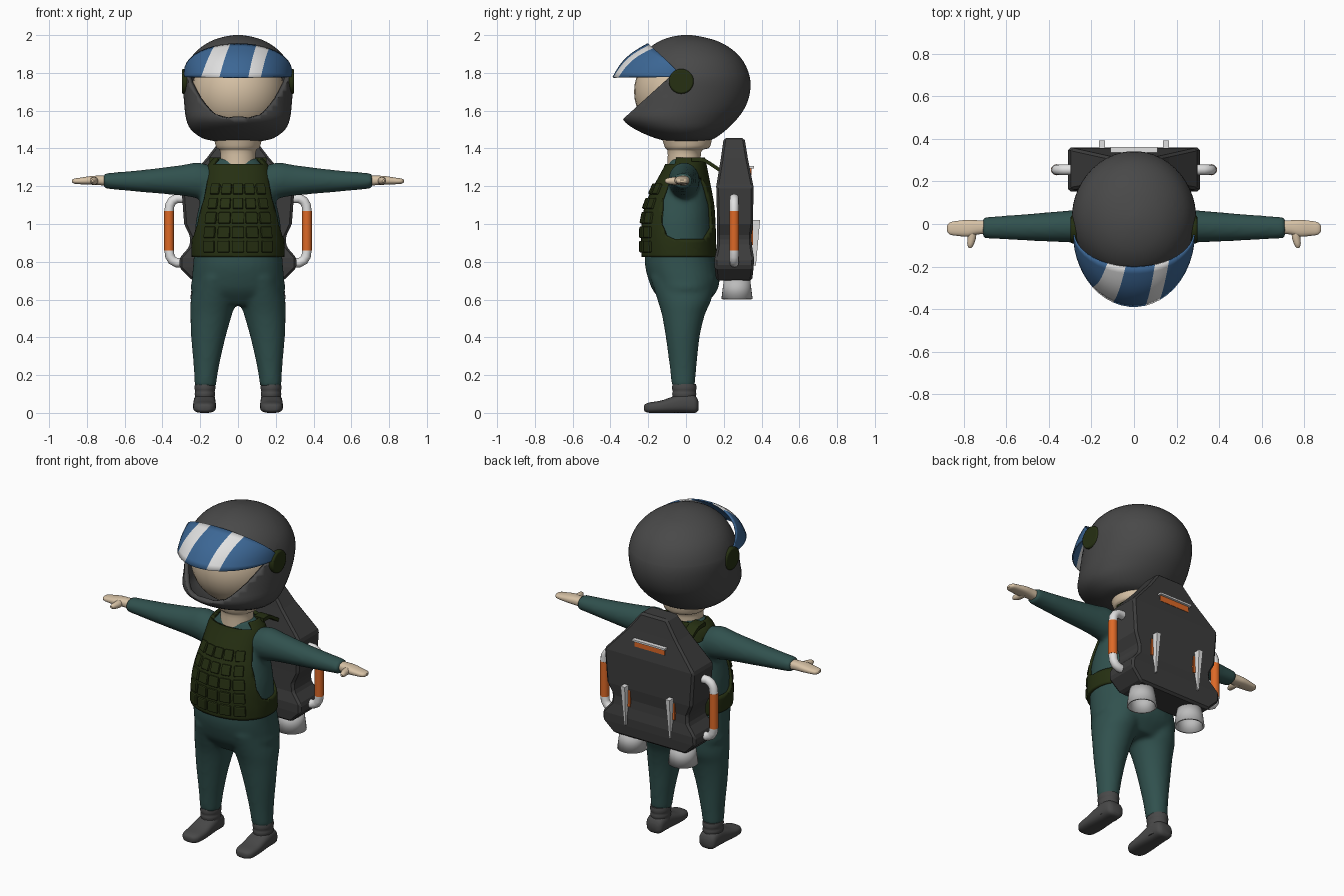
import bpy, bmesh, math
from mathutils import Vector, Matrix

if "Cube" in bpy.data.objects:
    bpy.data.objects.remove(bpy.data.objects["Cube"])


def material(name, r, g, b):
    m = bpy.data.materials.new(name)
    m.diffuse_color = (r, g, b, 1)
    m.use_nodes = True
    m.node_tree.nodes["Principled BSDF"].inputs["Base Color"].default_value = m.diffuse_color
    return m


GREY = material("charcoal", 0.066, 0.066, 0.066)
PACK = material("dark grey", 0.045, 0.045, 0.045)
SUIT = material("teal cloth", 0.03, 0.082, 0.076)
VEST = material("olive", 0.019, 0.029, 0.006)
SKIN = material("skin", 0.68, 0.54, 0.38)
BLUE = material("visor blue", 0.045, 0.135, 0.30)
WHITE = material("white", 0.75, 0.75, 0.75)
ORANGE = material("orange", 0.72, 0.14, 0.02)
METAL = material("light metal", 0.5, 0.5, 0.5)


def add(name, bm, *mats, angle=40):
    me = bpy.data.meshes.new(name)
    bm.to_mesh(me)
    bm.free()
    ob = bpy.data.objects.new(name, me)
    bpy.context.collection.objects.link(ob)
    for m in mats:
        me.materials.append(m)
    if angle:
        bpy.ops.object.select_all(action='DESELECT')
        ob.select_set(True)
        bpy.context.view_layer.objects.active = ob
        bpy.ops.object.shade_smooth_by_angle(angle=math.radians(angle))
    return ob


def solidify(ob, thickness, offset=-1):
    m = ob.modifiers.new("thickness", 'SOLIDIFY')
    m.thickness, m.offset = thickness, offset


def bevel(ob, width, segments=1):
    m = ob.modifiers.new("bevel", 'BEVEL')
    m.width, m.segments = width, segments


def loft(rows, axis='z', n=32, steps=4, power=2.0, cap=True, bm=None):
    """Rows are (position, a0, a1, b0, b1): cross-section extents along an axis."""
    bm = bm or bmesh.new()
    rows = [Vector(r) for r in rows]
    path = []
    for i in range(len(rows) - 1):
        p0, p1, p2, p3 = rows[max(i - 1, 0)], rows[i], rows[i + 1], rows[min(i + 2, len(rows) - 1)]
        for k in range(steps):
            t = k / steps
            path.append(0.5 * (2 * p1 + (p2 - p0) * t + (2 * p0 - 5 * p1 + 4 * p2 - p3) * t * t
                               + (3 * p1 - p0 - 3 * p2 + p3) * t ** 3) if k else p1)
    path.append(rows[-1])
    rings = []
    for t, a0, a1, b0, b1 in path:
        ring = []
        for j in range(n):
            w = 2 * math.pi * (j + 0.5) / n
            c, s = math.cos(w), math.sin(w)
            e = 0 if n == 4 else 2 / power
            a = (a0 + a1) / 2 + (a1 - a0) / 2 * math.copysign(abs(c) ** e, c)
            b = (b0 + b1) / 2 + (b1 - b0) / 2 * math.copysign(abs(s) ** e, s)
            ring.append(bm.verts.new({'x': (t, a, b), 'y': (a, t, b), 'z': (a, b, t)}[axis]))
        rings.append(ring)
    faces = []
    for r, q in zip(rings, rings[1:]):
        for j in range(n):
            faces.append(bm.faces.new((r[j], r[(j + 1) % n], q[(j + 1) % n], q[j])))
    caps = [bm.faces.new(rings[0]), bm.faces.new(rings[-1])]
    bmesh.ops.recalc_face_normals(bm, faces=faces + caps)
    if not cap:
        bmesh.ops.delete(bm, geom=caps, context='FACES_ONLY')
    return bm


def box(name, x, y, z, mat):
    return add(name, loft([(z[0], *x, *y), (z[1], *x, *y)], n=4, steps=1), mat, angle=0)


def cut_hole(bm, poly):
    """Cut a convex side-on (y, z) outline, counter-clockwise, out of the surface."""
    planes = []
    for (y0, z0), (y1, z1) in zip(poly, poly[1:] + poly[:1]):
        planes.append((Vector((0, y0, z0)), Vector((0, z1 - z0, y0 - y1)).normalized()))
    for co, no in planes:
        bmesh.ops.bisect_plane(bm, geom=bm.verts[:] + bm.edges[:] + bm.faces[:],
                               plane_co=co, plane_no=no, dist=1e-5)
    inside = [f for f in bm.faces
              if all((f.calc_center_median() - co).dot(no) < 0 for co, no in planes)]
    bmesh.ops.delete(bm, geom=inside, context='FACES')


def sym(rows):
    return [(z, -rx, rx, y0, y1) for z, rx, y0, y1 in rows]


def cone(name, r1, r2, depth, loc, rot, mat, cap=True):
    bm = bmesh.new()
    bmesh.ops.create_cone(bm, cap_ends=cap, segments=28, radius1=r1, radius2=r2, depth=depth,
                          matrix=Matrix.Translation(loc) @ rot)
    return add(name, bm, mat)


def tube(name, pts, r, mat):
    cu = bpy.data.curves.new(name, 'CURVE')
    cu.dimensions, cu.bevel_depth, cu.bevel_resolution, cu.use_fill_caps = '3D', r, 4, True
    sp = cu.splines.new('POLY')
    sp.points.add(len(pts) - 1)
    for p, q in zip(sp.points, pts):
        p.co = (*q, 1)
    cu.materials.append(mat)
    bpy.context.collection.objects.link(bpy.data.objects.new(name, cu))


# Suit: torso, legs and sleeves fused into one soft body
suit = loft(sym([(.57, .14, -.11, .10), (.64, .243, -.17, .16), (.70, .245, -.197, .178),
                 (.78, .238, -.217, .168), (.87, .232, -.217, .148), (1.0, .225, -.217, .14),
                 (1.1, .205, -.2, .135), (1.2, .18, -.155, .115), (1.3, .14, -.1, .09),
                 (1.35, .1, -.085, .08)]), power=2.2)
for s in (-1, 1):
    loft([(z, s * a, s * b, c, d) for z, a, b, c, d in (
        (.14, .117, .23, -.075, .047), (.25, .1, .235, -.087, .056), (.4, .066, .248, -.107, .072),
        (.52, .032, .252, -.128, .10), (.6, .008, .25, -.152, .135), (.72, 0, .225, -.19, .16))], bm=suit)
    loft([(s * x, a, b, c, d) for x, a, b, c, d in (
        (.08, -.08, .06, 1.13, 1.28), (.2, -.093, .072, 1.135, 1.325), (.3, -.087, .064, 1.15, 1.312),
        (.5, -.078, .047, 1.168, 1.287), (.712, -.067, .032, 1.188, 1.268))], axis='x', bm=suit)
body = add("suit", suit, SUIT)
m = body.modifiers.new("fuse", 'REMESH')
m.mode, m.voxel_size, m.use_smooth_shade = 'VOXEL', 0.013, True
m = body.modifiers.new("soften", 'SMOOTH')
m.factor, m.iterations = 0.5, 5

# Vest with armholes and scooped neckline
vest_rows = [(.825, .247, -.236, .165), (.9, .247, -.238, .16), (1.0, .236, -.236, .157),
             (1.1, .215, -.217, .15), (1.2, .19, -.172, .132), (1.3, .168, -.118, .112),
             (1.352, .125, -.1, .1)]
bm = loft(sym(vest_rows), n=48, power=2.2, cap=False)
cut_hole(bm, [(-.06, .92), (.1, .92), (.14, .98), (.13, 1.1), (.09, 1.24), (0, 1.285),
              (-.08, 1.25), (-.125, 1.13), (-.13, 1.0), (-.105, .94)])
cut_hole(bm, [(-.3, 1.318), (-.06, 1.318), (-.04, 1.4), (-.3, 1.4)])
solidify(add("vest", bm, VEST), 0.018)


def vest_point(u, z):
    for a, b in zip(vest_rows, vest_rows[1:]):
        if a[0] <= z <= b[0]:
            k = (z - a[0]) / (b[0] - a[0])
            _, rx, y0, y1 = [p + (q - p) * k for p, q in zip(a, b)]
            y = (y0 + y1) / 2 - (y1 - y0) / 2 * (1 - abs(u) ** 2.2) ** (1 / 2.2)
            return Vector((u * rx, y, z))


# Rows of small padded pouches on the vest front
bm = bmesh.new()
for row in range(5):
    for col in range(-2, 3):
        u, z = col * 0.31, 0.88 + row * 0.076
        tx = (vest_point(u + .02, z) - vest_point(u - .02, z)).normalized()
        tz = (vest_point(u, z + .02) - vest_point(u, z - .02)).normalized()
        frame = Matrix((tx, tz.cross(tx), tz)).transposed().to_4x4()
        width = 0.066 if row < 3 else 0.054
        bmesh.ops.create_cube(bm, size=1, matrix=Matrix.Translation(vest_point(u, z)) @ frame
                              @ Matrix.Diagonal((width, .022, .062, 1)))
bevel(add("vest_pouches", bm, VEST, angle=0), 0.007, 2)

# Head, neck
bm = bmesh.new()
bmesh.ops.create_uvsphere(bm, u_segments=32, v_segments=20, radius=1,
                          matrix=Matrix.Translation((0, -.02, 1.70)) @ Matrix.Diagonal((.245, .255, .25, 1)))
add("head", bm, SKIN)
add("neck", loft(sym([(1.3, .095, -.098, .08), (1.385, .095, -.098, .082),
                      (1.405, .115, -.112, .125), (1.46, .13, -.13, .14)])), SKIN)

# Helmet shell with face opening
bm = loft(sym([(1.44, .13, -.1, .11), (1.455, .19, -.165, .155), (1.5, .25, -.268, .215),
               (1.555, .275, -.335, .27), (1.62, .284, -.325, .315), (1.7, .29, -.302, .34),
               (1.78, .29, -.28, .338), (1.86, .263, -.247, .305), (1.92, .215, -.207, .25),
               (1.965, .15, -.147, .175), (1.99, .08, -.08, .09), (2.0, .02, -.02, .03)]), n=48, steps=3)
cut_hole(bm, [(-.45, 1.45), (-.08, 1.785), (-.45, 1.785)])
solidify(add("helmet", bm, GREY), 0.025)

# Visor with two slanted white stripes
low, high = (-90, -43, -20, 11, 25, 90), (-90, -26, -8, 20, 35, 90)
parts = (7, 3, 4, 2, 8)
bm = bmesh.new()
columns, stripe = [], []
for i, k in enumerate(parts):
    for j in range(k + (i == 4)):
        f, col = j / k, []
        stripe.append(1 if i in (1, 3) else 0)
        for step in range(9):
            v = step / 8
            a = low[i] + (low[i + 1] - low[i]) * f
            b = high[i] + (high[i + 1] - high[i]) * f
            w = math.radians(a + (b - a) * v)
            c, bulge = max(math.cos(w), 0), 0.02 * math.sin(math.pi * v)
            top_z = 1.80 + 0.157 * c ** 0.9
            col.append(bm.verts.new((.287 * math.sin(w), -.04 - c * (.35 - .187 * v + bulge),
                                     1.778 + (top_z - 1.778) * v + bulge * c * .7)))
        columns.append(col)
for i in range(len(columns) - 1):
    for j in range(8):
        p, q = columns[i], columns[i + 1]
        bm.faces.new((p[j], q[j], q[j + 1], p[j + 1])).material_index = stripe[i]
solidify(add("visor", bm, BLUE, WHITE), 0.008)

# Jetpack body
bevel(add("jetpack", loft(sym([(.70, .24, .16, .35), (.77, .31, .152, .358), (.82, .31, .152, .36),
                               (.88, .257, .165, .35), (.93, .252, .165, .346), (1.0, .285, .165, .355),
                               (1.2, .30, .16, .357), (1.35, .165, .185, .327), (1.455, .085, .2, .31)]),
                          n=4, steps=1), PACK, angle=0), 0.012)
box("back_slot", (-.1, .1), (.30, .347), (1.26, 1.295), ORANGE)
box("slot_cover", (-.11, .11), (.30, .361), (1.295, 1.306), WHITE)

for s, side in ((-1, "left"), (1, "right")):
    turn = Matrix.Rotation(math.pi / 2, 4, 'Y')
    # Visor hinge
    bevel(cone(side + "_visor_hinge", .066, .066, .035, (s * .28, -.025, 1.755), turn, VEST), 0.008, 2)
    # Hand with thumb
    hand = loft([(s * x, a, b, c, d) for x, a, b, c, d in (
        (.70, -.047, .017, 1.203, 1.256), (.74, -.05, .018, 1.206, 1.256), (.78, -.06, .02, 1.208, 1.254),
        (.83, -.056, .015, 1.21, 1.246), (.865, -.05, .008, 1.213, 1.241), (.878, -.035, -.008, 1.22, 1.234))],
        axis='x', n=20, power=2.5)
    loft([(y, s * (x - r), s * (x + r), 1.228 - r, 1.228 + r) for y, x, r in (
        (-.02, .765, .022), (-.06, .762, .021), (-.095, .768, .016), (-.112, .77, .007))],
        axis='y', n=14, bm=hand)
    add(side + "_hand", hand, SKIN)
    # Shoe: foot, ankle and two ridges
    shoe = loft([(y, s * a, s * b, c, d) for y, a, b, c, d in (
        (.066, .145, .205, .015, .06), (.05, .125, .228, 0, .09), (0, .12, .234, 0, .105),
        (-.06, .118, .236, 0, .09), (-.13, .117, .238, 0, .066), (-.19, .123, .234, 0, .056),
        (-.215, .14, .217, .006, .047), (-.222, .158, .2, .014, .036))], axis='y', n=24, power=2.8)
    loft([(z, s * (.175 - r), s * (.175 + r), -.012 - r * 1.12, -.004 + r * 1.08) for z, r in (
        (.02, .054), (.07, .055), (.085, .052), (.1, .055), (.115, .052), (.13, .056), (.152, .053))],
        steps=2, bm=shoe)
    add(side + "_shoe", shoe, GREY)
    # Shoulder strap to the jetpack
    add(side + "_strap", loft([(y, s * .085, s * .15, z, z + .022) for y, z in (
        (.03, 1.33), (.09, 1.328), (.14, 1.30), (.20, 1.26))], axis='y', n=4), VEST)
    # Thruster nozzle
    solidify(cone(side + "_nozzle", .083, .068, .115, (s * .17, .27, .66), Matrix(), METAL, cap=False), 0.01)
    cone(side + "_nozzle_core", .06, .06, .02, (s * .17, .27, .69), Matrix(), PACK)
    # Side handle
    for end, z, d in (("lower", .80, 1), ("upper", 1.13, -1)):
        tube(f"{side}_{end}_handle_elbow", [(s * .27, .255, z - d * .005), (s * .325, .255, z - d * .005),
             (s * .348, .255, z + d * .008), (s * .361, .255, z + d * .03), (s * .365, .255, z + d * .065)],
             .025, WHITE)
    tube(side + "_handle_grip", [(s * .365, .255, .86), (s * .365, .255, 1.07)], .026, ORANGE)
    # Back fin with orange slit
    add(side + "_fin", loft([(.78, s * .15 - .005, s * .15 + .005, .34, .37),
                             (1.02, s * .15 - .014, s * .15 + .014, .34, .392)], n=4, steps=1), WHITE, angle=0)
    box(side + "_fin_slit", (s * .15 - .024, s * .15 + .024), (.30, .356), (.89, .99), ORANGE)
